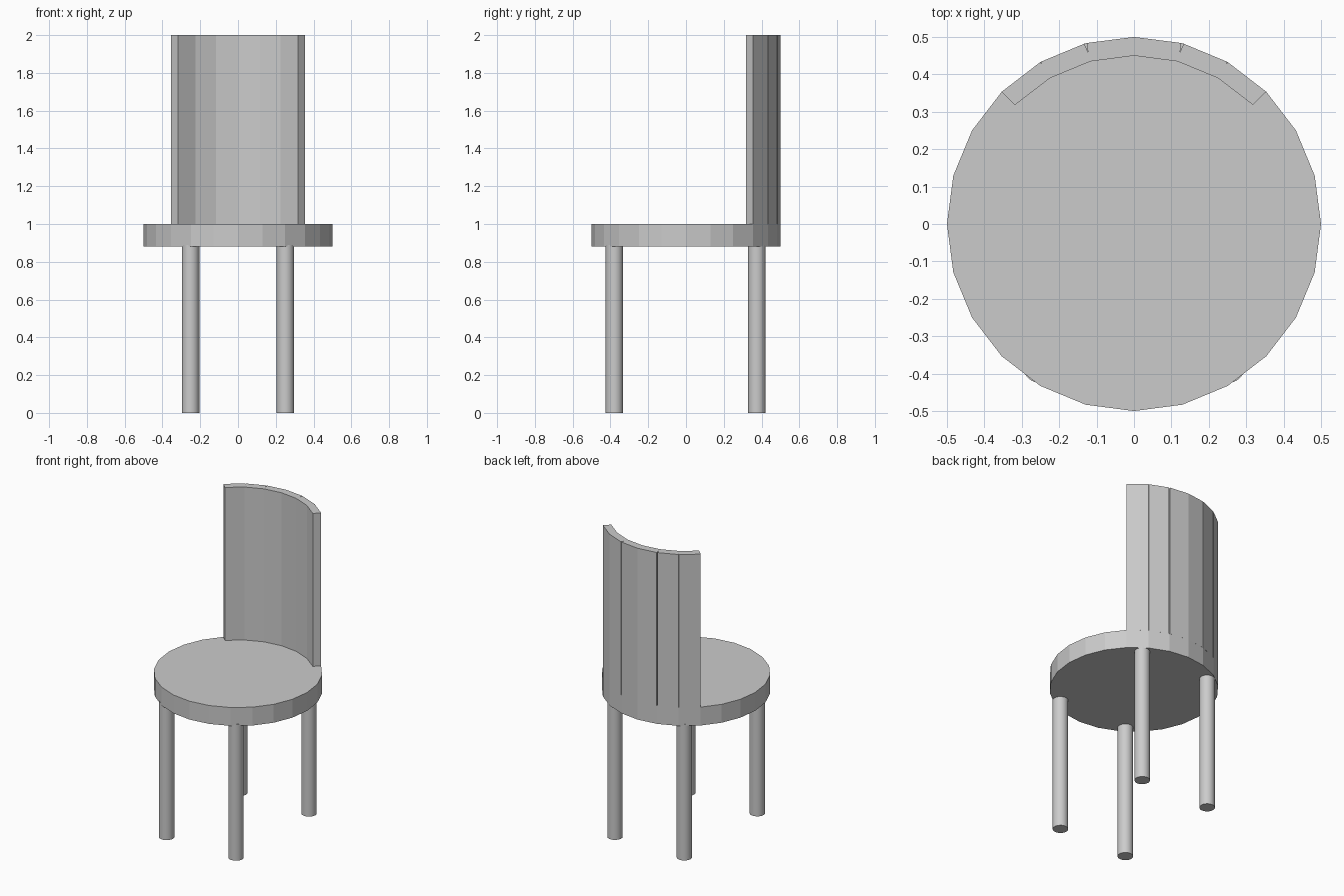
import bpy, math

if "Cube" in bpy.data.objects:
    bpy.data.objects.remove(bpy.data.objects["Cube"])

SIDES, R, R_IN = 24, 0.5, 0.45


def prism(name, outline, z0, z1):
    """Extrude a counter-clockwise outline between two heights."""
    n = len(outline)
    verts = [(x, y, z) for z in (z0, z1) for x, y in outline]
    faces = [tuple(reversed(range(n))), tuple(range(n, 2 * n))]
    faces += [(i, (i + 1) % n, n + (i + 1) % n, n + i) for i in range(n)]
    mesh = bpy.data.meshes.new(name)
    mesh.from_pydata(verts, [], faces)
    obj = bpy.data.objects.new(name, mesh)
    bpy.context.collection.objects.link(obj)
    return obj


def polar(radius, degrees):
    a = math.radians(degrees)
    return radius * math.cos(a), radius * math.sin(a)


# Round faceted seat
prism("seat", [polar(R, 360 * i / SIDES) for i in range(SIDES)], 0.88, 1.0)

# Curved backrest with thin vertical grooves at some outer corners
groove_depth = {60: 0.007, 75: 0.025, 105: 0.025, 120: 0.007}
outer = []
for deg in range(45, 136, 15):
    depth = groove_depth.get(deg)
    if depth:
        half = 12 * depth + 0.1
        outer += [polar(R, deg - half), polar(R - depth, deg), polar(R, deg + half)]
    else:
        outer.append(polar(R, deg))
inner = [polar(R_IN, deg) for deg in range(135, 44, -15)]
prism("backrest", outer + inner, 1.0, 2.0)

# Four round legs
for row, y in (("front", -0.379), ("back", 0.375)):
    for side, x in (("left", -0.251), ("right", 0.251)):
        bpy.ops.mesh.primitive_cylinder_add(vertices=24, radius=0.046, depth=0.89,
                                            location=(x, y, 0.445))
        leg = bpy.context.object
        leg.name = f"{row}_{side}_leg"
        bpy.ops.object.shade_smooth_by_angle(angle=math.radians(30))
